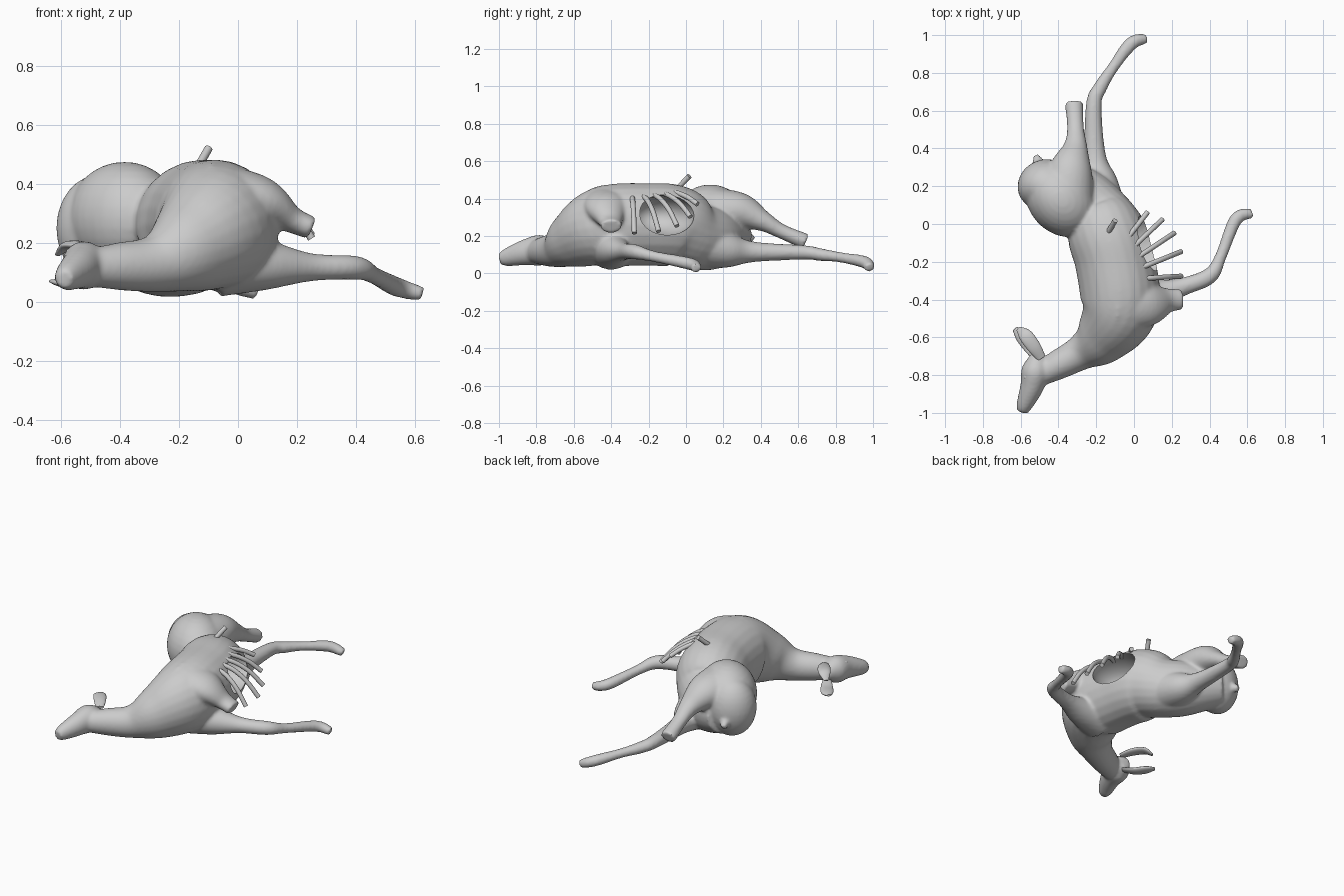
import bpy, bmesh, math
from mathutils import Vector

if "Cube" in bpy.data.objects:
    bpy.data.objects.remove(bpy.data.objects["Cube"])

SIDES, SUB = 24, 7

def spline(pts):
    """Smooth interpolation of stations of any length."""
    out = []
    n = len(pts)
    for i in range(n - 1):
        p = [pts[max(0, min(n - 1, i + k))] for k in (-1, 0, 1, 2)]
        for s in range(SUB):
            t = s / SUB
            out.append([0.5 * (2*b + (c - a)*t + (2*a - 5*b + 4*c - d)*t*t + (3*b - a - 3*c + d)*t**3)
                        for a, b, c, d in zip(*p)])
    return out + [list(pts[-1])]

def loft(name, *stations, flat=1.0):
    """Closed tube; each station is x, y, z, half width; flat = height / width."""
    st = spline(stations)
    bm = bmesh.new()
    rings = []
    for i, s in enumerate(st):
        t = (Vector(st[min(i + 1, len(st) - 1)][:3]) - Vector(st[max(i - 1, 0)][:3])).normalized()
        side = t.cross(Vector((0, 0, 1))).normalized()
        up = side.cross(t) * flat
        rings.append([bm.verts.new(Vector(s[:3]) + (side * math.cos(a) + up * math.sin(a)) * s[3])
                      for a in (2 * math.pi * k / SIDES for k in range(SIDES))])
    for r, q in zip(rings, rings[1:]):
        for k in range(SIDES):
            j = (k + 1) % SIDES
            bm.faces.new((r[k], r[j], q[j], q[k]))
    bm.faces.new(rings[0])
    bm.faces.new(rings[-1])
    bmesh.ops.recalc_face_normals(bm, faces=bm.faces)
    me = bpy.data.meshes.new(name)
    bm.to_mesh(me)
    bm.free()
    ob = bpy.data.objects.new(name, me)
    bpy.context.collection.objects.link(ob)
    return ob

def blob(name, loc, size, turn=0):
    bpy.ops.mesh.primitive_uv_sphere_add(segments=32, ring_count=16, location=loc, rotation=(0, 0, turn))
    ob = bpy.context.object
    ob.name, ob.scale = name, size
    return ob

def select(ob):
    bpy.ops.object.select_all(action='DESELECT')
    ob.select_set(True)
    bpy.context.view_layer.objects.active = ob

def smooth(ob):
    select(ob)
    bpy.ops.object.shade_smooth_by_angle(angle=math.radians(48))

# neck and torso, sunken behind the rib cage, curling round to the rump
body = loft("carcass_body",
            (-.54, -.82, .115, .055), (-.41, -.75, .12, .077), (-.28, -.68, .13, .095),
            (-.17, -.6, .18, .15), (-.075, -.44, .25, .207), (-.1, -.2, .262, .212),
            (-.145, -.05, .25, .21), (-.19, .05, .2, .175), (-.29, .15, .19, .16),
            (-.46, .26, .21, .11), flat=1.04)
# head
head = loft("head", (-.588, -.997, .078, .028), (-.58, -.96, .085, .043), (-.54, -.86, .112, .063),
            (-.52, -.77, .125, .074), (-.51, -.69, .13, .035), flat=1.1)
# upper haunch and cut shank
haunch = blob("haunch", (-.385, .13, .285), (.175, .215, .19), .7)
rump = blob("rump", (-.475, .21, .25), (.145, .13, .18), .5)
upper_hind = loft("upper_hind_leg", (-.36, .13, .33, .15), (-.335, .29, .33, .115), (-.31, .41, .28, .064),
                  (-.31, .51, .225, .045), (-.318, .64, .17, .049), flat=.88)
# lower hind leg
lower_hind = loft("lower_hind_leg", (-.18, .07, .16, .14), (-.19, .22, .125, .105), (-.208, .36, .115, .06),
                  (-.213, .63, .112, .042), (-.18, .72, .1, .037), (-.11, .83, .085, .03),
                  (-.015, .955, .06, .036), (.065, .982, .03, .027), flat=.92)
# lower front leg
lower_front = loft("lower_front_leg", (-.05, -.4, .14, .13), (.1, -.38, .125, .09), (.25, -.335, .117, .05),
                   (.40, -.275, .115, .043), (.46, -.17, .09, .031), (.54, .025, .05, .035),
                   (.625, .055, .027, .026), flat=.95)
# upper front leg, cut short
upper_front = loft("upper_front_leg", (-.1, -.42, .37, .15), (.07, -.425, .345, .12),
                   (.18, -.405, .28, .066), (.25, -.4, .25, .057), flat=.7)
# tail
tail = loft("tail", (-.47, .24, .25, .05), (-.52, .36, .18, .02))

# join and fuse the skin into one surface
select(body)
for ob in (head, haunch, rump, upper_hind, lower_hind, lower_front, upper_front, tail):
    ob.select_set(True)
bpy.ops.object.transform_apply(location=True, rotation=True, scale=True)
bpy.ops.object.join()
rm = body.modifiers.new("fuse", 'REMESH')
rm.mode, rm.voxel_size = 'VOXEL', 0.01
sm = body.modifiers.new("soften", 'SMOOTH')
sm.factor, sm.iterations = 0.5, 8

# open belly cavity
cutter = blob("cavity_cutter", (.03, -.12, .31), (.2, .155, .11), .5)
cutter.hide_render = True
cut = body.modifiers.new("cavity", 'BOOLEAN')
cut.operation, cut.object, cut.solver = 'DIFFERENCE', cutter, 'EXACT'
select(body)
bpy.ops.object.convert(target='MESH')
bpy.data.objects.remove(cutter)
smooth(body)

# exposed ribs fan out and droop over the cavity
for i in range(5):
    f = i / 4
    root = Vector((.02 - .09*f, -.29 + .17*f, .41 + .03*f))
    ang, length = .06 + .85 * f**.7, .23 + .22*f*(1 - f)
    out = Vector((math.cos(ang), math.sin(ang), 0)) * length
    drop = Vector((0, 0, .215 + .155*f*f - root.z))
    smooth(loft(f"rib_{i + 1}", *[(*(root + out*u + drop*u**2.2), .0135) for u in (0, .35, .7, 1)]))
smooth(loft("rib_stub", (-.14, -.05, .45, .014), (-.1, .018, .52, .014)))

# pair of ears, upper and lower
for name, dx, z, rise in (("upper_ear", .01, .175, .015), ("lower_ear", -.01, .085, -.02)):
    smooth(loft(name, (-.5 + dx, -.71, z, .024), (-.54 + dx, -.65, z + rise, .036),
                (-.585 + dx, -.59, z + rise, .036), (-.622 + dx, -.555, z - .015, .014), flat=.4))

# eye
smooth(blob("eye", (-.57, -.81, .168), (.013, .016, .013)))
